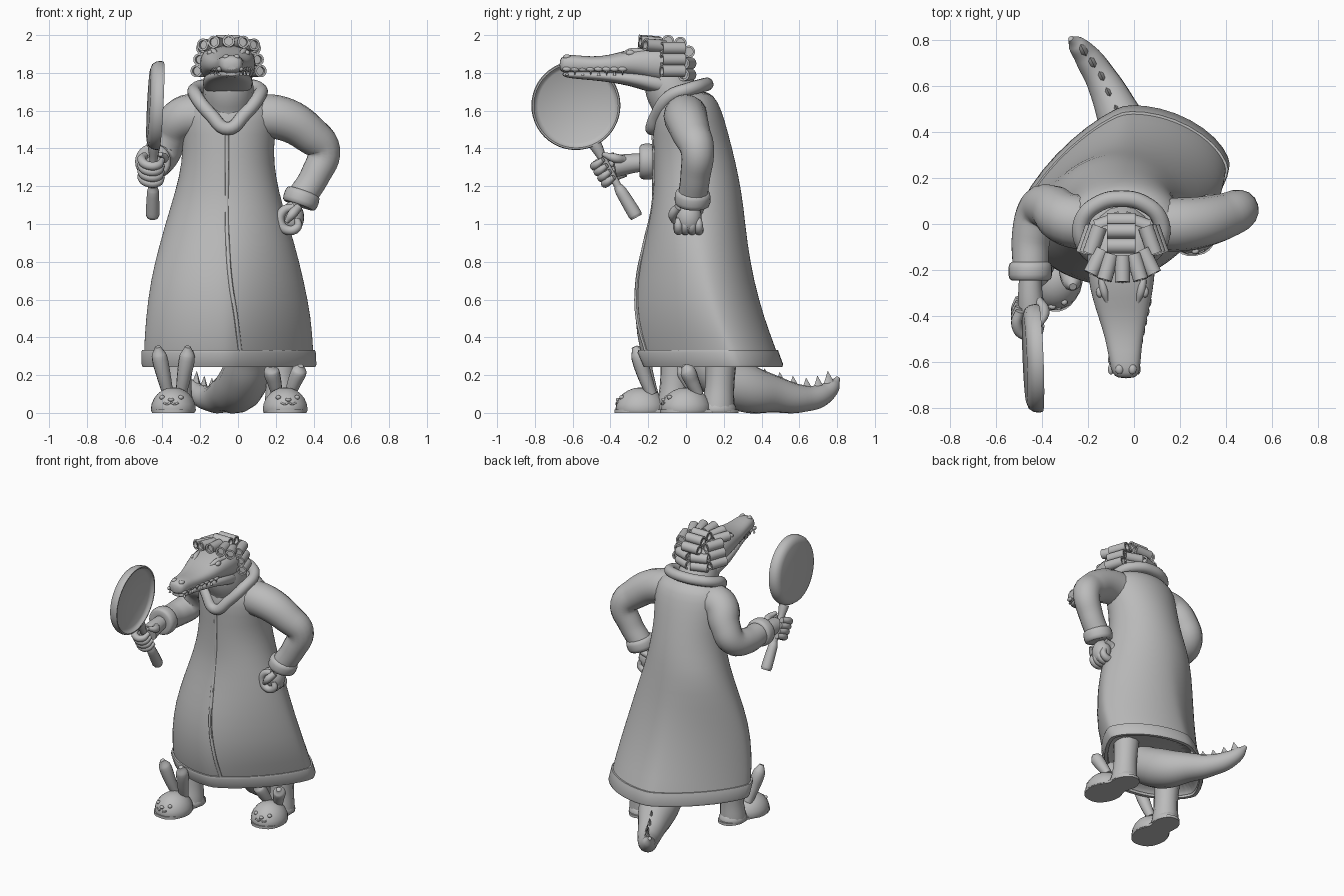
import bpy, bmesh, math
from mathutils import Vector, Matrix

if "Cube" in bpy.data.objects:
    bpy.data.objects.remove(bpy.data.objects["Cube"])

grey = bpy.data.materials.new("plain_grey")
grey.use_nodes = True
grey.diffuse_color = (0.5, 0.5, 0.5, 1)
grey.node_tree.nodes["Principled BSDF"].inputs["Base Color"].default_value = (0.5, 0.5, 0.5, 1)
parts = []


def add_mesh(name, mesh, subsurf=0):
    mesh.name = name
    mesh.materials.clear()
    mesh.materials.append(grey)
    ob = bpy.data.objects.new(name, mesh)
    bpy.context.collection.objects.link(ob)
    if subsurf:
        ob.modifiers.new("smooth", 'SUBSURF').levels = subsurf
        ob.modifiers["smooth"].render_levels = subsurf
    parts.append(ob)
    return ob


def from_bm(name, bm, subsurf=0):
    bmesh.ops.recalc_face_normals(bm, faces=bm.faces)
    mesh = bpy.data.meshes.new(name)
    bm.to_mesh(mesh)
    bm.free()
    return add_mesh(name, mesh, subsurf)


def loft(name, rings, subsurf=0):
    bm = bmesh.new()
    loops = [[bm.verts.new(p) for p in ring] for ring in rings]
    n = len(loops[0])
    for a, b in zip(loops, loops[1:]):
        for i in range(n):
            j = (i + 1) % n
            bm.faces.new((a[i], a[j], b[j], b[i]))
    bm.faces.new(loops[0])
    bm.faces.new(loops[-1])
    return from_bm(name, bm, subsurf)


def tube(name, points, radii, closed=False, sides=4):
    """Round tube of varying thickness along a smooth path."""
    cu = bpy.data.curves.new(name, 'CURVE')
    cu.dimensions = '3D'
    cu.bevel_depth, cu.bevel_resolution = 1, sides
    cu.use_fill_caps, cu.resolution_u = True, 6
    sp = cu.splines.new('BEZIER')
    sp.radius_interpolation = 'CARDINAL'
    sp.bezier_points.add(len(points) - 1)
    for bp, p, r in zip(sp.bezier_points, points, radii):
        bp.co, bp.radius = p, r
        bp.handle_left_type = bp.handle_right_type = 'AUTO'
    sp.use_cyclic_u = closed
    ob = bpy.data.objects.new(name, cu)
    bpy.context.collection.objects.link(ob)
    mesh = bpy.data.meshes.new_from_object(ob.evaluated_get(bpy.context.evaluated_depsgraph_get()))
    bpy.data.objects.remove(ob)
    return add_mesh(name, mesh)


def ball(name, loc, size, floor=-1):
    bm = bmesh.new()
    bmesh.ops.create_uvsphere(bm, u_segments=20, v_segments=12, radius=1)
    for v in bm.verts:
        v.co = Vector(v.co[i] * size[i] + loc[i] for i in range(3))
        v.co.z = max(v.co.z, floor)
    return from_bm(name, bm)


def aim(loc, axis):
    return Matrix.Translation(loc) @ Vector(axis).to_track_quat('Z', 'Y').to_matrix().to_4x4()


def cone(name, loc, axis, r, h, flat=1.0, sides=8):
    bm = bmesh.new()
    bmesh.ops.create_cone(bm, cap_ends=True, segments=sides, radius1=r, radius2=0, depth=h,
                          matrix=aim(loc, axis) @ Matrix.Diagonal((flat, 1, 1, 1)))
    return from_bm(name, bm)


def spin(name, profile, loc, axis, n=40):
    """Turned shape from (radius, height) pairs."""
    m = aim(loc, axis)
    ring = lambda r, h: [m @ Vector((r * math.cos(k * math.tau / n), r * math.sin(k * math.tau / n), h))
                         for k in range(n)]
    return loft(name, [ring(r, h) for r, h in profile])


def power(v, e):
    return math.copysign(abs(v) ** e, v)


# Robe: height, x range, y range, skew and roundness exponent of each cross-section
robe_table = [(0.25, -.50, .405, -.22, .505, .12, 1.33), (0.33, -.50, .40, -.245, .48, .12, 1.33),
              (0.5, -.49, .39, -.275, .415, .09, 1.27), (0.7, -.465, .35, -.265, .36, .06, 1.2),
              (0.9, -.415, .30, -.22, .325, .02, 1.1), (1.1, -.355, .235, -.175, .305, -.01, 1),
              (1.25, -.31, .20, -.17, .28, 0, 1), (1.4, -.29, .185, -.17, .245, 0, 1),
              (1.55, -.30, .21, -.18, .205, 0, 1), (1.65, -.29, .20, -.155, .17, 0, 1),
              (1.71, -.21, .11, -.09, .12, 0, 1)]


def robe_ring(row, grow=0.0, lift=0.0, n=40):
    z, x0, x1, y0, y1, s, e = row
    a, hy = (x1 - x0) / 2 + grow, (y1 - y0) / 2 + grow
    p = 2 / (2 - e)
    b = (hy ** p - abs(s) ** p) ** (1 / p)
    ring = []
    for k in range(n):
        u, v = (power(f(k * math.tau / n), e) for f in (math.cos, math.sin))
        ring.append(((x0 + x1) / 2 + a * u, (y0 + y1) / 2 + b * v + s * u, z + lift))
    return ring


low = robe_table[0]
loft("robe", [robe_ring(low, -.03, .06), robe_ring(low, -.03)] + [robe_ring(r) for r in robe_table], 1)
loft("robe_hem", [robe_ring(low, -.03, .05), robe_ring(low, -.02, -.008), robe_ring(low, .004, -.008),
                  robe_ring(low, .010, .006), robe_ring(robe_table[1], .012, -.012),
                  robe_ring(robe_table[1], .008, .002), robe_ring(robe_table[1], -.02, .002)])


def front_y(z, x):
    for lo, hi in zip(robe_table, robe_table[1:]):
        if lo[0] <= z <= hi[0]:
            f = (z - lo[0]) / (hi[0] - lo[0])
            pts = robe_ring([p + (q - p) * f for p, q in zip(lo, hi)], n=400)
            return min((p for p in pts if p[1] < .1), key=lambda p: abs(p[0] - x))[1]


seam = [(x, front_y(z, x) + .002, z) for x, z in
        ((-.058, 1.5), (-.058, 1.4), (-.058, 1.25), (-.06, 1.1), (-.055, .9), (-.04, .7), (-.01, .5), (.01, .33))]
tube("robe_front_seam", seam, [.011] * len(seam), sides=2)

# Collar roll, mirrored about the neck
half = [(.085, -.155, 1.575), (.165, -.085, 1.675), (.168, .02, 1.715), (.095, .09, 1.735)]
collar = [(0, -.18, 1.505)] + half + [(0, .11, 1.74)] + [(-x, y, z) for x, y, z in reversed(half)]
tube("collar", [(x - .055, y, z) for x, y, z in collar], [.036] * len(collar), True)

# Sleeves and cuffs
tube("left_sleeve", [(.06, 0, 1.57), (.23, 0, 1.56), (.38, .03, 1.475), (.452, .06, 1.39),
                     (.41, .05, 1.26), (.335, .035, 1.14)], [.115, .115, .102, .09, .08, .078], sides=6)
tube("right_sleeve", [(-.16, 0, 1.57), (-.29, .02, 1.56), (-.36, .07, 1.46), (-.41, .06, 1.36),
                      (-.445, -.05, 1.325), (-.45, -.19, 1.33)], [.115, .115, .10, .094, .086, .078], sides=6)
cuff = [(.05, -.036), (.08, -.04), (.09, -.033), (.095, -.015), (.095, .015), (.09, .033), (.08, .04), (.05, .036)]
spin("left_cuff", cuff, (.335, .035, 1.135), (-.35, -.08, -1), 24)
spin("right_cuff", cuff, (-.45, -.205, 1.33), (0, -1, 0), 24)

# Left fist on the hip
ball("left_palm", (.288, .015, 1.035), (.062, .068, .085))
for i in range(4):
    y = -.04 + .036 * i
    tube("left_finger", [(.30, y, 1.09), (.24, y, 1.07), (.222, y, 1.01), (.26, y, .968),
                         (.315, y, .985), (.31, y, 1.03)], [.02, .024, .025, .025, .023, .016])
tube("left_thumb", [(.32, -.04, 1.09), (.285, -.07, 1.05), (.255, -.065, 1.01)], [.022, .024, .012])

# Right fist around the pan handle
tube("right_wrist", [(-.45, -.18, 1.33), (-.45, -.29, 1.32), (-.445, -.38, 1.305)], [.045, .052, .058])
up = Vector((0, -.53, .85))
for i in range(4):
    c = Vector((-.45, -.405, 1.295)) + up * (.036 * (i - 1.5))
    tube("right_finger", [c + Vector(d) for d in ((-.045, .055, .02), (-.06, 0, 0), (-.03, -.045, -.03),
                                                 (.025, -.045, -.03), (.05, -.005, 0))],
         [.02, .023, .023, .022, .014])
tube("right_thumb", [(-.42, -.33, 1.34), (-.39, -.38, 1.35), (-.41, -.44, 1.37)], [.022, .024, .012])

# Frying pan, open towards +x
spin("pan", [(.01, 0), (.19, 0), (.218, .01), (.232, .03), (.236, .055), (.232, .07), (.224, .07),
             (.215, .055), (.20, .045), (.01, .04)], (-.474, -.585, 1.63), (1, .04, -.05), 48)
tube("pan_handle", [(-.445, -.48, 1.42), (-.447, -.44, 1.345), (-.45, -.36, 1.20)], [.034, .022, .02])
tube("pan_grip", [(-.45, -.36, 1.20), (-.45, -.345, 1.175), (-.452, -.27, 1.05), (-.452, -.262, 1.035)],
     [.024, .031, .036, .03])


# Head: y, half width, bottom, top of each section
def head_ring(y, w, z0, z1, n=20):
    cx = -.035 - .02 * min(1, (y + .67) / .4)
    return [(cx + w * power(math.cos(t), .8), y, (z0 + z1) / 2 + (z1 - z0) / 2 * power(math.sin(t), .8))
            for t in (k * math.tau / n for k in range(n))]


upper = [(-.67, .035, 1.815, 1.87), (-.65, .06, 1.80, 1.892), (-.60, .068, 1.795, 1.898),
         (-.5, .08, 1.798, 1.884), (-.4, .108, 1.79, 1.895), (-.32, .13, 1.785, 1.92),
         (-.24, .145, 1.77, 1.94), (-.14, .152, 1.74, 1.95), (-.05, .14, 1.74, 1.94), (.01, .09, 1.77, 1.9)]
lower = [(-.655, .03, 1.785, 1.80), (-.63, .05, 1.772, 1.81), (-.5, .07, 1.762, 1.815),
         (-.4, .098, 1.75, 1.81), (-.3, .12, 1.732, 1.81), (-.2, .137, 1.70, 1.81),
         (-.1, .13, 1.67, 1.79), (0, .10, 1.68, 1.78)]
loft("head_and_snout", [head_ring(*r) for r in upper], 1)
loft("lower_jaw", [head_ring(*r) for r in lower], 1)
tube("neck", [(-.05, .0, 1.5), (-.05, -.04, 1.63), (-.05, -.09, 1.74), (-.05, -.09, 1.84)],
     [.14, .137, .13, .11], sides=6)
for s in (-1, 1):
    tube("brow", [(-.05 + s * .065, -.34, 1.897), (-.05 + s * .08, -.29, 1.913), (-.05 + s * .095, -.22, 1.915)],
         [.010, .018, .012])
    ball("eye", (-.05 + s * .098, -.295, 1.905), (.016, .024, .016))
    ball("nostril", (-.035 + s * .028, -.63, 1.884), (.018, .022, .014))
    for i in range(8):
        y = -.63 + .042 * i
        w = .058 + max(0, y + .55) * .22
        cone("tooth", (-.042 + s * w, y, 1.80), (0, 0, -1 if i % 2 else 1), .009, .03)
        ball("lip_bump", (-.042 + s * w, y, 1.82), (.013, .024, .013))


# Hair curlers: hollow tubes
def curler(loc, axis, length=.125):
    h = length / 2
    spin("curler", [(.005, -h + .02), (.022, -h + .02), (.022, -h), (.033, -h), (.033, h), (.022, h),
                    (.022, h - .02), (.005, h - .02)], loc, axis, 16)


for i in range(5):
    a = math.radians(-56 + 28 * i)
    curler((-.05 + .135 * math.sin(a), -.125 - .07 * math.cos(a), 1.92 + .045 * math.cos(a)),
           (math.sin(a) * .6, -1, .08), .115)
for y, z in ((-.095, 1.968), (-.03, 1.958), (.015, 1.912)):
    curler((-.055, y, z), (1, 0, 0))
for s in (-1, 1):
    for i in range(3):
        curler((-.05 + s * (.12 + .015 * i), -.07, 1.93 - .06 * i), (-s * .35, 1, 0))
    for z in (1.85, 1.79):
        curler((-.05 + s * .062, .005, z), (1, -s * .35, 0), .115)

# Tail with a ridge of spikes
tube("tail", [(.06, .06, .33), (.04, .17, .21), (.0, .32, .13), (-.06, .46, .10), (-.13, .61, .075),
              (-.20, .72, .095), (-.25, .78, .145), (-.275, .805, .185)],
     [.11, .125, .128, .10, .074, .058, .038, .012], sides=6)
for x, y, z in ((-.04, .42, .195), (-.075, .5, .175), (-.11, .57, .155), (-.14, .64, .145), (-.18, .70, .155),
                (-.22, .755, .18)):
    cone("tail_spike", (x, y, z), (.05, -.1, 1), .042, .085, .6, 6)


# Legs and rabbit slippers
def slipper(side, ox, oy, turn, ear_height):
    place = Matrix.Translation((ox, oy, 0)) @ Matrix.Rotation(turn, 4, 'Z')
    start = len(parts)
    sole = []
    for k in range(32):
        t = k * math.tau / 32
        y = -.21 * math.cos(t)
        sole.append(((.115 - .08 * y - .035 * math.exp(-((y - .04) / .06) ** 2)) * power(math.sin(t), .8), y))
    loft(side + "_sole", [[(x, y, z) for x, y in sole] for z in (0, .018)])
    ball(side + "_slipper", (0, -.07, .015), (.12, .135, .12), .005)
    ball(side + "_heel", (0, .10, .01), (.09, .10, .08), .005)
    tube(side + "_leg", [(0, .10, .02), (0, .11, .15), (0, .12, .32)], [.088, .078, .085])
    ball(side + "_slipper_nose", (0, -.19, .07), (.016, .012, .01))
    for s in (-1, 1):
        ball(side + "_slipper_eye", (s * .05, -.165, .082), (.014, .014, .012))
        tube(side + "_slipper_smile", [(0, -.198, .055), (s * .02, -.197, .046), (s * .04, -.19, .054)], [.005] * 3)
        tube(side + "_ear", [(s * .035, -.01, .10), (s * .055, -.045, .12 + .35 * ear_height),
                             (s * .075, -.075, .12 + .8 * ear_height), (s * .08, -.095, .12 + ear_height)],
             [.03, .038, .04, .016])
    for ob in parts[start:]:
        ob.data.transform(place)


slipper("right", -.335, -.17, math.radians(-6), .23)
slipper("left", .24, .07, math.radians(8), .13)

# Smooth shading with kept edges
bpy.ops.object.select_all(action='DESELECT')
for ob in parts:
    ob.select_set(True)
bpy.context.view_layer.objects.active = parts[0]
bpy.ops.object.shade_smooth_by_angle(angle=math.radians(45))
